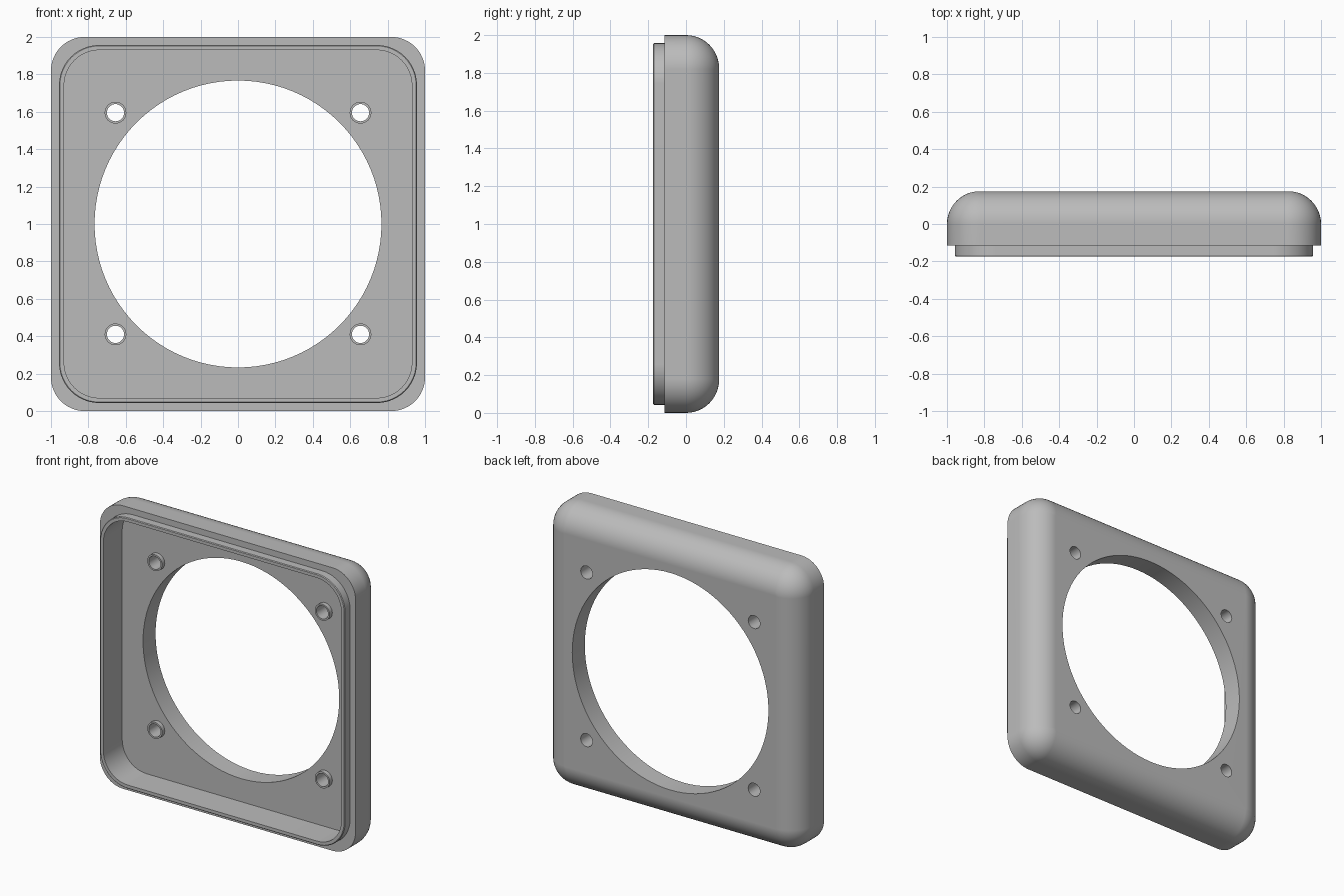
import bpy
import bmesh
from math import sin, cos, pi

default_cube = bpy.data.objects.get("Cube")
if default_cube:
    bpy.data.objects.remove(default_cube, do_unlink=True)

grey = bpy.data.materials.new("plain_grey")
grey.use_nodes = True
COLOUR = (0.5, 0.5, 0.5, 1.0)
grey.diffuse_color = COLOUR
grey.node_tree.nodes["Principled BSDF"].inputs["Base Color"].default_value = COLOUR


def outline(half, radius, segments):
    """Rounded square in x/z; it is a circle when radius equals half."""
    points = []
    for corner in range(4):
        mid = pi / 4 + corner * pi / 2
        cx = (half - radius) * (1 if cos(mid) > 0 else -1)
        cz = (half - radius) * (1 if sin(mid) > 0 else -1)
        for i in range(segments + 1):
            a = corner * pi / 2 + i / segments * pi / 2
            points.append((cx + radius * cos(a), cz + radius * sin(a)))
    return points


def loft(name, rings, centre=(0, 1), segments=12, closed=False):
    """Skin rings of (half size, corner radius, y), capped or joined end to end."""
    bm = bmesh.new()
    loops = [[bm.verts.new((centre[0] + x, y, centre[1] + z))
              for x, z in outline(half, radius, segments)]
             for half, radius, y in rings]
    pairs = list(zip(loops, loops[1:]))
    if closed:
        pairs.append((loops[-1], loops[0]))
    else:
        bm.faces.new(loops[0])
        bm.faces.new(loops[-1])
    for a, b in pairs:
        for i in range(len(a)):
            j = (i + 1) % len(a)
            bm.faces.new((a[i], a[j], b[j], b[i]))
    bmesh.ops.remove_doubles(bm, verts=bm.verts, dist=1e-5)
    bmesh.ops.recalc_face_normals(bm, faces=bm.faces)
    mesh = bpy.data.meshes.new(name)
    bm.to_mesh(mesh)
    bm.free()
    mesh.materials.append(grey)
    obj = bpy.data.objects.new(name, mesh)
    bpy.context.collection.objects.link(obj)
    return obj


def activate(obj):
    bpy.ops.object.select_all(action='DESELECT')
    obj.select_set(True)
    bpy.context.view_layer.objects.active = obj


def cut(target, cutter):
    cutter.hide_render = True
    activate(target)
    mod = target.modifiers.new("cut", 'BOOLEAN')
    mod.operation = 'DIFFERENCE'
    mod.solver = 'EXACT'
    mod.object = cutter
    bpy.ops.object.modifier_apply(modifier=mod.name)
    bpy.data.objects.remove(cutter, do_unlink=True)


def smooth(obj):
    activate(obj)
    bpy.ops.object.shade_smooth_by_angle(angle=pi / 6)
    mod = obj.modifiers.new("flat_face_normals", 'WEIGHTED_NORMAL')
    mod.keep_sharp = True


FRONT, SHOULDER, FLOOR = -0.175, -0.115, 0.035
ROUND = 0.175
STEPS = 12

# Housing: recess, raised lip, shoulder and rounded back
rings = [(0.93, 0.19, FLOOR), (0.93, 0.19, FRONT),
         (0.952, 0.21, FRONT), (0.957, 0.215, FRONT + 0.005),
         (0.957, 0.215, SHOULDER), (1.0, 0.18, SHOULDER)]
for i in range(STEPS + 1):
    t = i / STEPS * pi / 2
    inset = ROUND * (1 - cos(t))
    rings.append((1 - inset, 0.18 - inset, ROUND * sin(t)))
housing = loft("housing", rings)

# Large round opening
cut(housing, loft("opening_cutter", [(0.767, 0.767, -0.5), (0.767, 0.767, 0.5)],
                  segments=24))

# Four screw holes, each with a low boss on the recess floor
HOLE, BOSS, BOSS_TOP = 0.046, 0.058, 0.005
for side, x in (("right", -0.655), ("left", 0.655)):
    for level, z in (("lower", 0.41), ("upper", 1.595)):
        cut(housing, loft("hole_cutter", [(HOLE, HOLE, -0.5), (HOLE, HOLE, 0.5)],
                          (x, z), 8))
        boss = loft(f"{level}_{side}_screw_boss",
                    [(BOSS, BOSS, FLOOR), (BOSS, BOSS, BOSS_TOP),
                     (HOLE, HOLE, BOSS_TOP), (HOLE, HOLE, FLOOR)],
                    (x, z), 8, closed=True)
        smooth(boss)

smooth(housing)
